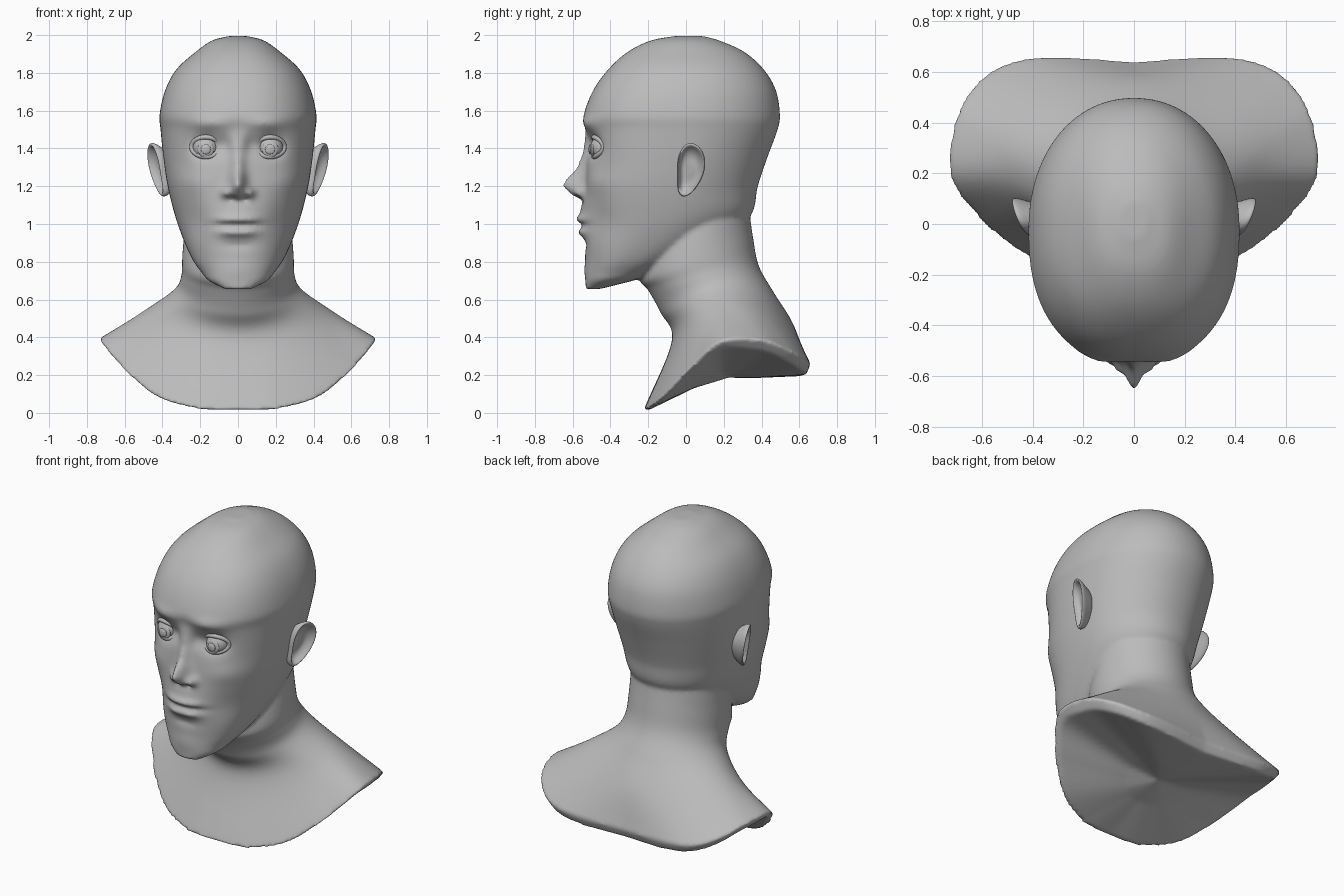
import bpy, bmesh, math
from mathutils import Vector

cube = bpy.data.objects.get("Cube")
if cube:
    bpy.data.objects.remove(cube, do_unlink=True)

clay = bpy.data.materials.new("clay_grey")
clay.use_nodes = True
GREY = (0.5, 0.5, 0.5, 1)
clay.diffuse_color = GREY
clay.node_tree.nodes["Principled BSDF"].inputs["Base Color"].default_value = GREY


def spline(points, count):
    """Resample control points evenly along a smooth curve through them."""
    pts = [Vector(p) for p in points]
    pts = [2 * pts[0] - pts[1]] + pts + [2 * pts[-1] - pts[-2]]
    out = []
    for i in range(count):
        t = i / (count - 1) * (len(pts) - 3)
        k = min(int(t), len(pts) - 4)
        t -= k
        a, b, c, d = pts[k:k + 4]
        out.append(b + 0.5 * t * (c - a + t * (2 * a - 5 * b + 4 * c - d + t * (3 * (b - c) + d - a))))
    return out


def lerp(a, b, t):
    return a + (b - a) * t


def table(z, rows):
    """Linear lookup in rows of (z, value, ...), sorted upwards."""
    if z <= rows[0][0] or z >= rows[-1][0]:
        return None
    for lo, hi in zip(rows, rows[1:]):
        if z <= hi[0]:
            return [lerp(a, b, (z - lo[0]) / (hi[0] - lo[0])) for a, b in zip(lo[1:], hi[1:])]


def loft(bm, rings):
    """Skin closed rings and cap both ends with fans."""
    grid = [[bm.verts.new(p) for p in ring] for ring in rings]
    n = len(grid[0])
    for r0, r1 in zip(grid, grid[1:]):
        for i in range(n):
            bm.faces.new((r0[i], r0[(i + 1) % n], r1[(i + 1) % n], r1[i]))
    for ring in (grid[0], grid[-1]):
        hub = bm.verts.new(sum((v.co for v in ring), Vector()) / n)
        for i in range(n):
            bm.faces.new((ring[i], ring[(i + 1) % n], hub))


def finish(bm, name):
    bmesh.ops.recalc_face_normals(bm, faces=bm.faces[:])
    for f in bm.faces:
        f.smooth = True
    mesh = bpy.data.meshes.new(name)
    bm.to_mesh(mesh)
    bm.free()
    mesh.materials.append(clay)
    ob = bpy.data.objects.new(name, mesh)
    bpy.context.collection.objects.link(ob)
    return ob


# Head: horizontal slices (height, front, back, half width)
HEAD = [(.655, -.53, -.46, .07), (.70, -.53, -.28, .155), (.74, -.53, -.16, .19),
        (.81, -.53, 0, .24), (.92, -.54, .2, .29), (1.05, -.54, .345, .335),
        (1.2, -.535, .38, .372), (1.35, -.525, .43, .395), (1.5, -.53, .485, .41),
        (1.58, -.54, .497, .415), (1.71, -.49, .475, .385), (1.82, -.41, .41, .325),
        (1.91, -.31, .31, .225), (1.97, -.19, .18, .14), (1.995, -.06, .09, .05)]

# Nose: (height, projection, half width)
NOSE = [(1.125, 0, .05), (1.15, .06, .05), (1.2, .125, .042), (1.23, .11, .038),
        (1.29, .055, .036), (1.38, .022, .034), (1.5, 0, .04)]

# Face relief: (x, z, x spread, z spread, height towards the front)
RELIEF = [(.16, 1.53, .11, .035, .022),    # brow
          (.165, 1.41, .07, .055, -.055),  # eye socket
          (.07, 1.42, .03, .05, -.02),     # inner eye corner
          (.065, 1.165, .025, .024, .04),  # nostril wing
          (.035, 1.135, .016, .014, -.03), # nostril
          (.25, 1.22, .09, .06, .012),     # cheekbone
          (.24, 1.0, .08, .1, -.02),       # cheek hollow
          (0, 1.05, .11, .08, .02),        # muzzle
          (.05, 1.025, .07, .02, .025),    # upper lip
          (.06, .993, .08, .008, -.028),   # mouth line
          (.045, .955, .065, .02, .026),   # lower lip
          (0, .89, .09, .025, -.012),      # chin fold
          (0, .76, .09, .06, .008)]        # chin


def relief(x, z):
    x = abs(x)
    h = 0
    for px, pz, sx, sz, amp in RELIEF:
        dx = max(0, x - px) if px < .062 and sx > .06 else x - px
        h += amp * math.exp(-(dx / sx) ** 2 - ((z - pz) / sz) ** 2)
    nose = table(z, NOSE)
    if nose:
        h += nose[0] * math.exp(-(x / nose[1]) ** 2)
    return h


def head_ring(z, front, back, width, n=220):
    ring = []
    mid, half = (front + back) / 2, (back - front) / 2
    for i in range(n):
        a = math.tau * i / n
        s, c = math.sin(a), math.cos(a)
        power = 2 / 2.4 if c > 0 else 2 / 2.1
        x = width * math.copysign(abs(s) ** power, s)
        y = mid - half * math.copysign(abs(c) ** power, c)
        if c > 0:
            y -= relief(x, z) * min(1, c * 3)
        ring.append((x, y, z))
    return ring


bm = bmesh.new()
loft(bm, [head_ring(*row) for row in spline(HEAD, 170)])

# Neck: tilted ovals (front y, front z, back y, back z, half width, side lift)
NECK = [(-.2, .95, .33, 1.1, .28, 0), (-.245, .72, .355, .93, .295, 0),
        (-.2, .65, .385, .78, .30, .01), (-.135, .53, .46, .645, .34, .06),
        (-.075, .38, .57, .465, .50, .115)]
# Cut edge of the bust, front centre to back centre
RIM = [(0, -.225, .015), (.2, -.21, .02), (.44, -.12, .09), (.62, .03, .245), (.73, .19, .38),
       (.71, .4, .385), (.63, .55, .33), (.5, .635, .28), (.32, .66, .26), (0, .64, .25)]
HALF = 48


def mirrored(half):
    return half + [Vector((-p.x, p.y, p.z)) for p in half[-2:0:-1]]


def neck_half(fy, fz, by, bz, width, lift):
    out = []
    for i in range(HALF):
        a = math.pi * i / (HALF - 1)
        t = (1 - math.cos(a)) / 2
        s = math.sin(a)
        out.append(Vector((width * s, lerp(fy, by, t), lerp(fz, bz, t) + lift * s * s)))
    return out


rim = spline(RIM, HALF)
rim[0].x = rim[-1].x = 0
controls = [neck_half(*row) for row in NECK] + [rim]
lines = [spline(column, 40) for column in zip(*controls)]
rings = [mirrored([line[k] for line in lines]) for k in range(40)]
# Underside: a narrow turned edge, then a shallow keel
under = [Vector((p.x * .94, lerp(p.y, .2, .05), p.z - .055 * min(1, max(0, p.y + .2) * 2))) for p in rim]
keel = [Vector((p.x * .3, lerp(p.y, .2, .6), lerp(p.z, .18, .7))) for p in under]
rings += [mirrored(under), mirrored(keel)]
loft(bm, rings)

bust = finish(bm, "head_and_bust")
fuse = bust.modifiers.new("fuse", 'REMESH')
fuse.mode = 'VOXEL'
fuse.voxel_size = .012
fuse.use_smooth_shade = True
soften = bust.modifiers.new("soften", 'SMOOTH')
soften.factor = .5
soften.iterations = 6

# Ears: outline in side view, dished by rings of (scale, outward offset)
EAR = [(.02, 1.44), (.075, 1.415), (.108, 1.35), (.1, 1.27), (.065, 1.2), (.02, 1.15),
       (-.02, 1.137), (-.048, 1.17), (-.045, 1.25), (-.05, 1.33), (-.025, 1.41)]
DISH = [(.55, -.09), (.85, -.03), (1, 0), (.98, .018), (.88, .02), (.76, -.008), (.5, -.025), (.2, -.02)]
bm = bmesh.new()
rings = []
for scale, out in DISH:
    ring = []
    for y, z in EAR:
        u, v = (y - .03) * scale, (z - 1.29) * scale
        ring.append((.425 + out + .4 * u + .17 * v, .03 + u, 1.29 + v))
    rings.append(ring)
loft(bm, rings)
ears = finish(bm, "ears")
ears.modifiers.new("mirror", 'MIRROR')
ears.modifiers.new("round", 'SUBSURF').levels = 2
ears.modifiers["round"].render_levels = 2

# Eyes: ball, raised iris and pupil, and a lid rim
EYE = Vector((.17, -.435, 1.405))
for side, label in ((1, "left"), (-1, "right")):
    centre = Vector((EYE.x * side, EYE.y, EYE.z))
    for part, radius, push, depth in (("eyeball", .07, 0, 1), ("iris", .043, .058, .3), ("pupil", .026, .072, .35)):
        bpy.ops.mesh.primitive_uv_sphere_add(segments=32, ring_count=16, radius=radius,
                                             location=centre - Vector((0, push, .01 if push else 0)))
        ball = bpy.context.object
        ball.name = label + "_" + part
        ball.scale.y = depth
        ball.data.materials.append(clay)
        bpy.ops.object.shade_smooth()
    curve = bpy.data.curves.new(label + "_eyelids", 'CURVE')
    curve.dimensions = '3D'
    curve.bevel_depth = .013
    curve.bevel_resolution = 3
    path = curve.splines.new('POLY')
    path.points.add(31)
    for i, point in enumerate(path.points):
        c, s = math.cos(math.tau * i / 32), math.sin(math.tau * i / 32)
        point.co = (side * (EYE.x + .075 * c), -.487 + .035 * c * c + .015 * c, 1.408 + .052 * s, 1)
    path.use_cyclic_u = True
    curve.materials.append(clay)
    bpy.context.collection.objects.link(bpy.data.objects.new(label + "_eyelids", curve))
